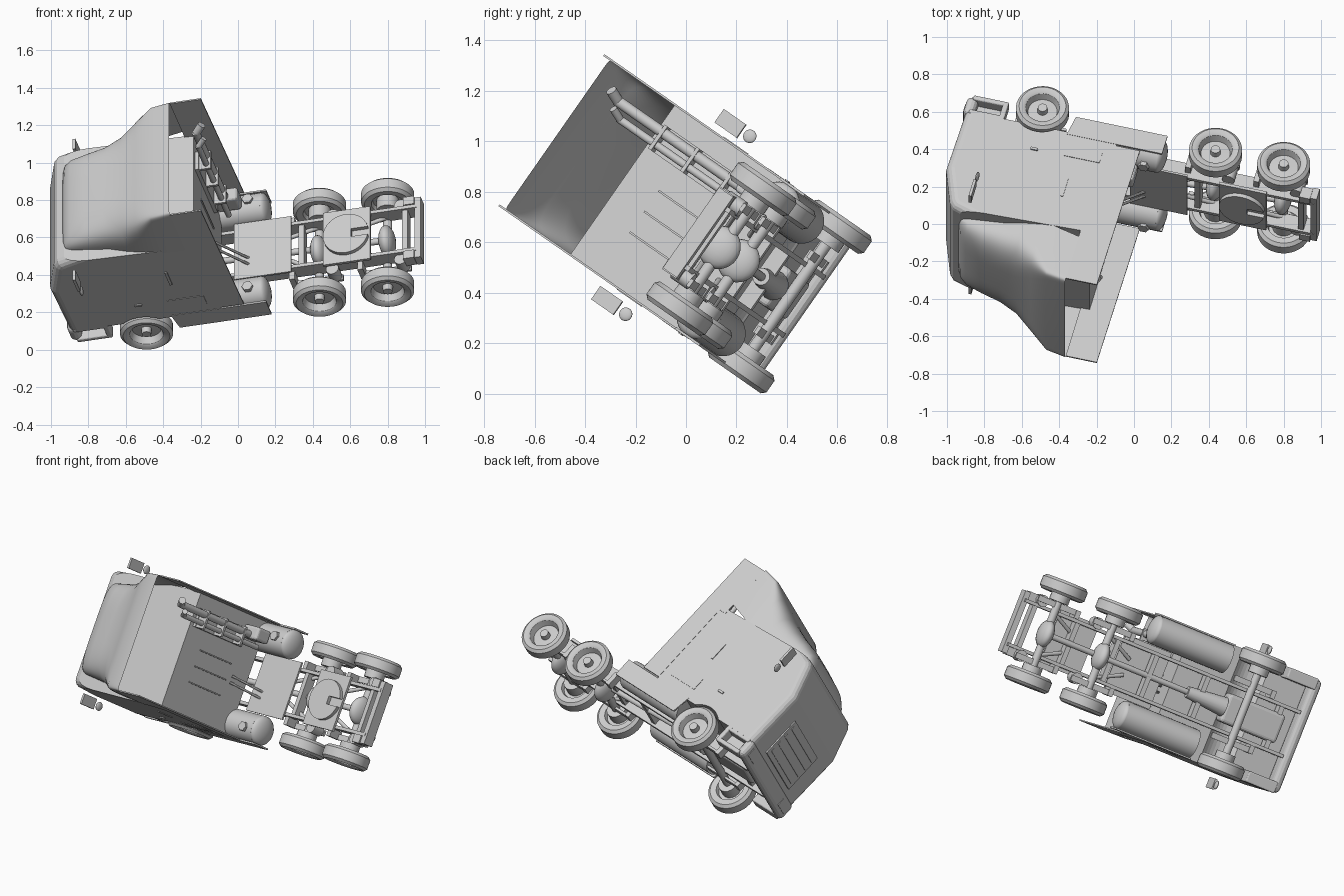
import bpy, bmesh, math
from mathutils import Matrix, Vector

cube = bpy.data.objects.get("Cube")
if cube:
    bpy.data.objects.remove(cube)

# Local frame: x = left, y = backward, z = up. The whole truck is then tilted.
TILT, ROLL = math.radians(14.2), math.radians(55.1)
c, s = math.cos(TILT), math.sin(TILT)
right = Vector((0, math.cos(ROLL), math.sin(ROLL)))
side = Vector((0, -math.sin(ROLL), math.cos(ROLL)))
back = Vector((c, 0, 0)) + side * s
up = Vector((-s, 0, 0)) + side * c
POSE = Matrix((-right, back, up)).transposed().to_4x4()
POSE.translation = right * 0.551

grey = bpy.data.materials.new("light grey")
grey.use_nodes = True
grey.diffuse_color = (0.6, 0.6, 0.6, 1)
grey.node_tree.nodes["Principled BSDF"].inputs["Base Color"].default_value = grey.diffuse_color


def finish(bm, name, mirror=False, bevel=0, smooth=True):
    bmesh.ops.remove_doubles(bm, verts=bm.verts, dist=1e-5)
    bmesh.ops.recalc_face_normals(bm, faces=bm.faces)
    me = bpy.data.meshes.new(name)
    bm.to_mesh(me)
    bm.free()
    me.materials.append(grey)
    if smooth:
        me.shade_smooth()
        me.set_sharp_from_angle(angle=math.radians(32))
    ob = bpy.data.objects.new(name, me)
    bpy.context.scene.collection.objects.link(ob)
    ob.matrix_world = POSE
    if bevel:
        m = ob.modifiers.new("bevel", 'BEVEL')
        m.width, m.segments = bevel, 3
    if mirror:
        ob.modifiers.new("mirror", 'MIRROR')
    return ob


def box(name, xs, ys, zs, **kw):
    bm = bmesh.new()
    size = [(b - a, (a + b) / 2) for a, b in (xs, ys, zs)]
    mat = Matrix.Translation([q[1] for q in size]) @ Matrix.Diagonal([q[0] for q in size] + [1])
    bmesh.ops.create_cube(bm, size=1, matrix=mat)
    return finish(bm, name, smooth=False, **kw)


def tube(name, p, q, r, segs=16, r2=None, **kw):
    bm = bmesh.new()
    p, q = Vector(p), Vector(q)
    rot = Vector((0, 0, 1)).rotation_difference(q - p).to_matrix().to_4x4()
    bmesh.ops.create_cone(bm, cap_ends=True, segments=segs, radius1=r, radius2=r if r2 is None else r2,
                          depth=(q - p).length, matrix=Matrix.Translation((p + q) / 2) @ rot)
    return finish(bm, name, **kw)


def ball(name, at, scale, **kw):
    bm = bmesh.new()
    bmesh.ops.create_uvsphere(bm, u_segments=20, v_segments=12, radius=1,
                              matrix=Matrix.Translation(at) @ Matrix.Diagonal((*scale, 1)))
    return finish(bm, name, **kw)


def slab(name, profile, x0, x1, front_bevel=0, **kw):
    """Side profile of (y, z) points extruded across x."""
    bm = bmesh.new()
    f = bm.faces.new([bm.verts.new((x0, y, z)) for y, z in profile])
    ext = bmesh.ops.extrude_face_region(bm, geom=[f])["geom"]
    bmesh.ops.translate(bm, verts=[v for v in ext if isinstance(v, bmesh.types.BMVert)], vec=(x1 - x0, 0, 0))
    if front_bevel:
        edges = [e for e in bm.edges if abs(e.verts[0].co.x - e.verts[1].co.x) < 1e-4
                 and max(v.co.y for v in e.verts) < -0.7]
        bmesh.ops.bevel(bm, geom=edges, offset=front_bevel, segments=4, profile=0.5, affect='EDGES')
    return finish(bm, name, **kw)


def lathe(name, profile, centre, segs=36, **kw):
    """Profile of (radius, x) spun about the x axis."""
    bm = bmesh.new()
    vs = [bm.verts.new((x, r, 0)) for r, x in profile]
    es = [bm.edges.new(pair) for pair in zip(vs, vs[1:])]
    bmesh.ops.spin(bm, geom=vs + es, cent=(0, 0, 0), axis=(1, 0, 0), angle=2 * math.pi, steps=segs)
    bmesh.ops.translate(bm, verts=bm.verts, vec=centre)
    return finish(bm, name, **kw)


def carve(ob, cutter):
    cutter.hide_render = cutter.hide_viewport = True
    m = ob.modifiers.new("cut", 'BOOLEAN')
    m.operation, m.object, m.solver = 'DIFFERENCE', cutter, 'EXACT'


# Cab body with rounded front and wheel arches
cab = slab("cab", [(-0.9, 0.125), (-0.91, 0.5), (-0.835, 0.71), (-0.81, 0.74), (-0.77, 0.753),
                   (-0.06, 0.728), (-0.06, 0.125)], -0.365, 0.365, front_bevel=0.045, smooth=False)
carve(cab, tube("arch_cutter", (-0.5, -0.503, 0.01), (0.5, -0.503, 0.01), 0.152, segs=40, smooth=False))

# Roof fairing: open-backed shell of rounded sections (y, half width, top, squareness)
bm = bmesh.new()
rings = []
for y, hw, top, n in [(-0.775, 0.25, 0.76, 4), (-0.76, 0.275, 0.79, 4), (-0.72, 0.287, 0.83, 4),
                      (-0.63, 0.297, 0.87, 3.6), (-0.52, 0.31, 0.9, 3.6), (-0.42, 0.34, 0.935, 4),
                      (-0.32, 0.36, 0.987, 8), (-0.22, 0.366, 1.048, 30), (-0.11, 0.367, 1.066, 40)]:
    ring = []
    for i in range(33):
        t = math.pi * i / 32
        cx, sz = math.cos(t), math.sin(t)
        ring.append(bm.verts.new((hw * math.copysign(abs(cx) ** (2 / n), cx), y,
                                  0.715 + (top - 0.715) * max(sz, 0) ** (2 / n))))
    rings.append(ring)
for a, b in zip(rings, rings[1:]):
    for i in range(32):
        bm.faces.new((a[i], a[i + 1], b[i + 1], b[i]))
bm.faces.new(rings[0])
finish(bm, "roof_fairing")
slab("side_extender", [(-0.11, 0.7), (-0.11, 1.052), (0.061, 1.052), (0.07, 0.15), (-0.06, 0.15), (-0.06, 0.7)],
     0.359, 0.367, mirror=True, smooth=False)

# Front details
box("grille", (-0.2, 0.2), (-0.914, -0.905), (0.16, 0.42))
for k in range(4):
    z = 0.19 + k * 0.06
    box("grille_bar", (-0.18, 0.18), (-0.918, -0.91), (z, z + 0.022))
box("front_bumper", (-0.36, 0.36), (-0.913, -0.85), (0.015, 0.135), bevel=0.03)
for z in (0.012, 0.105):
    box("step_rail", (0.295, 0.364), (-0.88, -0.685), (z, z + 0.028), mirror=True, bevel=0.008)
box("step_post", (0.295, 0.364), (-0.715, -0.685), (0.012, 0.13), mirror=True, bevel=0.008)
box("step_back", (0.295, 0.305), (-0.87, -0.69), (0.02, 0.13), mirror=True)
box("headlight", (0.22, 0.32), (-0.917, -0.91), (0.05, 0.1), mirror=True)

# Cab side details and mirrors
box("door_handle", (0.365, 0.372), (-0.5, -0.46), (0.27, 0.285), mirror=True)
box("side_vent", (0.364, 0.37), (-0.27, -0.255), (0.42, 0.54), mirror=True)
box("side_locker", (0.364, 0.368), (-0.32, -0.12), (0.2, 0.28), mirror=True)
box("main_mirror", (0.395, 0.46), (-0.73, -0.715), (0.61, 0.72), mirror=True)
ball("round_mirror", (0.43, -0.72, 0.57), (0.027, 0.01, 0.027), mirror=True)

# Chassis
box("chassis_rail", (0.13, 0.15), (-0.85, 1.02), (0.02, 0.112), mirror=True)
for y in (-0.75, -0.25, 0.1, 0.36, 0.64, 0.93):
    box("cross_member", (-0.14, 0.14), (y, y + 0.03), (0.035, 0.1))
box("rear_beam", (-0.195, 0.195), (1.0, 1.035), (0.04, 0.11))
box("tail_lamp", (0.15, 0.2), (0.94, 1.0), (0.05, 0.12), mirror=True)
box("deck_plate", (-0.18, 0.18), (0.01, 0.325), (0.113, 0.125))
box("engine", (-0.09, 0.09), (-0.78, -0.4), (0.03, 0.13), bevel=0.02)
tube("gearbox", (0, -0.4, 0.06), (0, -0.15, 0.06), 0.06, r2=0.035)
tube("drive_shaft", (0, -0.15, 0.06), (0, 0.82, 0.03), 0.018)

# Coupling plate with rear slot
box("coupling_base", (-0.17, 0.17), (0.5, 0.76), (0.108, 0.125))
coupling = tube("coupling_disc", (0, 0.63, 0.125), (0, 0.63, 0.148), 0.125, segs=32)
carve(coupling, box("slot_cutter", (-0.025, 0.025), (0.66, 0.8), (0.1, 0.2)))

# Wheels, axles and suspension
WHEEL = [(0, -0.012), (0.025, -0.012), (0.028, -0.045), (0.078, -0.05), (0.09, -0.012), (0.1, -0.004),
         (0.125, 0), (0.142, -0.016), (0.142, -0.072), (0.125, -0.088), (0.088, -0.084), (0.08, -0.06), (0, -0.06)]
for name, y, x, z in (("front", -0.503, 0.381, 0.006), ("middle", 0.452, 0.333, 0.01), ("rear", 0.828, 0.333, 0.01)):
    lathe(name + "_wheel", WHEEL, (x, y, z), mirror=True)
    tube(name + "_axle", (-x + 0.06, y, z), (x - 0.06, y, z), 0.024)
    tube(name + "_brake_drum", (x - 0.13, y, z), (x - 0.06, y, z), 0.06, mirror=True)
    box(name + "_spring", (0.165, 0.2), (y - 0.13, y + 0.13), (-0.005, 0.01), mirror=True)
    box(name + "_hanger", (0.15, 0.2), (y - 0.15, y - 0.12), (-0.01, 0.08), mirror=True)
    if name != "front":
        ball(name + "_differential", (0, y, 0.02), (0.088, 0.045, 0.085))
        tube(name + "_air_spring", (0.175, y + 0.09, 0.01), (0.175, y + 0.09, 0.09), 0.035, mirror=True)
        tube(name + "_strut", (0.05, y - 0.2, 0.09), (0.14, y, 0.04), 0.012, mirror=True)

# Fuel tanks and side skirts
tube("fuel_tank", (0.272, -0.32, 0.095), (0.272, 0.165, 0.095), 0.09, segs=28, mirror=True)
ball("tank_end", (0.272, 0.165, 0.095), (0.09, 0.04, 0.09), mirror=True)
tube("tank_cap", (0.285, 0.1, 0.17), (0.285, 0.1, 0.2), 0.03, mirror=True, segs=6, smooth=False)
slab("side_skirt", [(-0.315, 0.02), (-0.335, 0.14), (0.19, 0.14), (0.19, 0.02)], 0.357, 0.367,
     mirror=True, smooth=False)

# Exhaust and intake stacks behind the cab
for name, x, top, r in (("exhaust_stack", -0.245, 0.92, 0.022), ("intake_stack", -0.19, 0.87, 0.016)):
    tube(name, (x, 0, 0.2), (x, 0, top), r)
    tube(name + "_elbow", (x, 0, top - 0.01), (x - 0.02, 0.04, top + 0.03), r)
box("stack_shield", (-0.275, -0.16), (-0.06, -0.04), (0.28, 0.7))
for z in (0.35, 0.52, 0.68):
    box("stack_clamp", (-0.275, -0.16), (-0.06, 0.025), (z, z + 0.015))
box("air_filter", (-0.3, -0.22), (-0.06, 0.07), (0.19, 0.3), bevel=0.015)
for x in (-0.05, 0.05, 0.15):
    box("back_rib", (x, x + 0.008), (-0.06, -0.053), (0.3, 0.58))
for x in (0.02, 0.06):
    tube("air_hose", (x, -0.055, 0.26), (x + 0.03, 0.09, 0.12), 0.008, segs=8)
